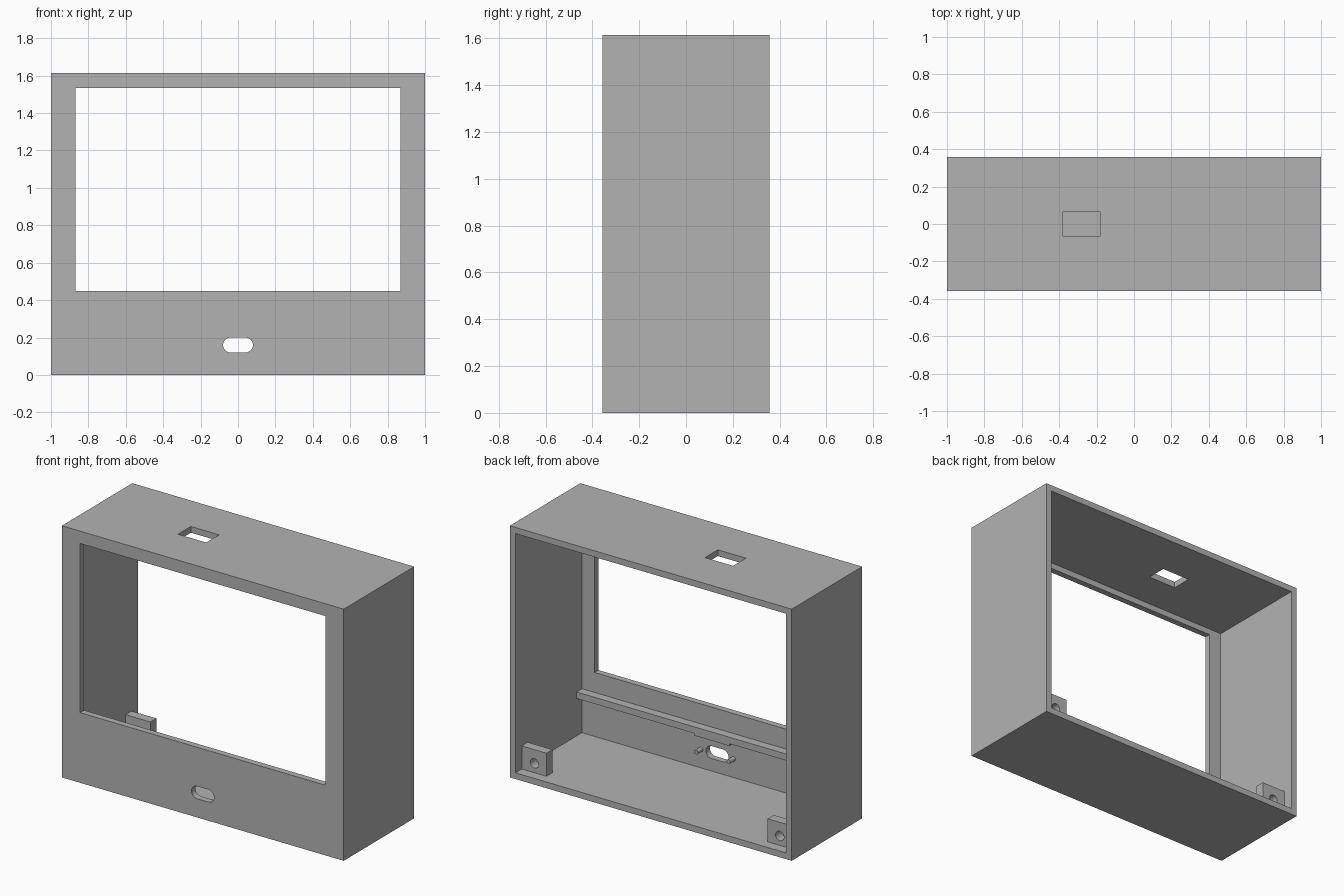
import bpy
import math

if "Cube" in bpy.data.objects:
    bpy.data.objects.remove(bpy.data.objects["Cube"])

W, D, H = 2.0, 0.714, 1.614      # outer size
T = 0.04                         # wall thickness
FRONT = -D / 2
INNER = FRONT + T                # inside of the front wall

grey = bpy.data.materials.new("plain grey")
grey.use_nodes = True
grey.diffuse_color = (0.45, 0.45, 0.45, 1)
grey.node_tree.nodes["Principled BSDF"].inputs["Base Color"].default_value = (0.45, 0.45, 0.45, 1)


def finish(name):
    obj = bpy.context.object
    obj.name = name
    bpy.ops.object.transform_apply(location=True, rotation=True, scale=True)
    obj.data.materials.append(grey)
    return obj


def box(name, x, y, z):
    """Box from (low, high) ranges along each axis."""
    ranges = (x, y, z)
    bpy.ops.mesh.primitive_cube_add(size=1, location=[(a + b) / 2 for a, b in ranges])
    bpy.context.object.scale = [b - a for a, b in ranges]
    return finish(name)


def rod(name, x, y, z, radius):
    """Cylinder along y."""
    bpy.ops.mesh.primitive_cylinder_add(vertices=32, radius=radius, depth=y[1] - y[0],
                                        location=(x, (y[0] + y[1]) / 2, z),
                                        rotation=(math.pi / 2, 0, 0))
    return finish(name)


def combine(obj, other, operation="DIFFERENCE"):
    mod = obj.modifiers.new("cut", "BOOLEAN")
    mod.object, mod.operation, mod.solver = other, operation, "EXACT"
    bpy.context.view_layer.objects.active = obj
    bpy.ops.object.modifier_apply(modifier=mod.name)
    bpy.data.objects.remove(other)


def smooth(obj):
    bpy.ops.object.select_all(action="DESELECT")
    obj.select_set(True)
    bpy.context.view_layer.objects.active = obj
    bpy.ops.object.shade_smooth_by_angle(angle=math.radians(30))


# Open-backed case
case = box("case", (-W / 2, W / 2), (-D / 2, D / 2), (0, H))
combine(case, box("cavity", (-W / 2 + T, W / 2 - T), (INNER, D), (T, H - T)))

# Screen window and top opening
through = (FRONT - 0.1, INNER + 0.1)
combine(case, box("window", (-0.87, 0.87), through, (0.45, 1.535)))
combine(case, box("top_opening", (-0.38, -0.18), (-0.065, 0.065), (H - 0.2, H + 0.2)))

# Rounded port slot in the front
slot = box("slot", (-0.04, 0.04), through, (0.12, 0.20))
for side in (-1, 1):
    combine(slot, rod("slot_end", side * 0.04, through, 0.16, 0.04), "UNION")
combine(case, slot)
smooth(case)

# Ledge inside the front wall, with a short lip under it
box("ledge", (-W / 2 + T, W / 2 - T), (INNER, INNER + 0.055), (0.28, 0.322))
box("ledge_lip", (-0.125, 0.125), (INNER, INNER + 0.055), (0.266, 0.28))

# Locating pegs beside the slot and drilled mounting blocks in the back corners
for side, label in ((1, "left"), (-1, "right")):
    smooth(rod(label + "_peg", side * 0.115, (INNER, INNER + 0.05), 0.16, 0.014))
    block = box(label + "_mounting_block", sorted((side * 0.785, side * 0.96)),
                (D / 2 - 0.125, D / 2 - 0.064), (T, 0.188))
    combine(block, rod("screw_hole", side * 0.87, (0, D), 0.10, 0.03))
    smooth(block)
